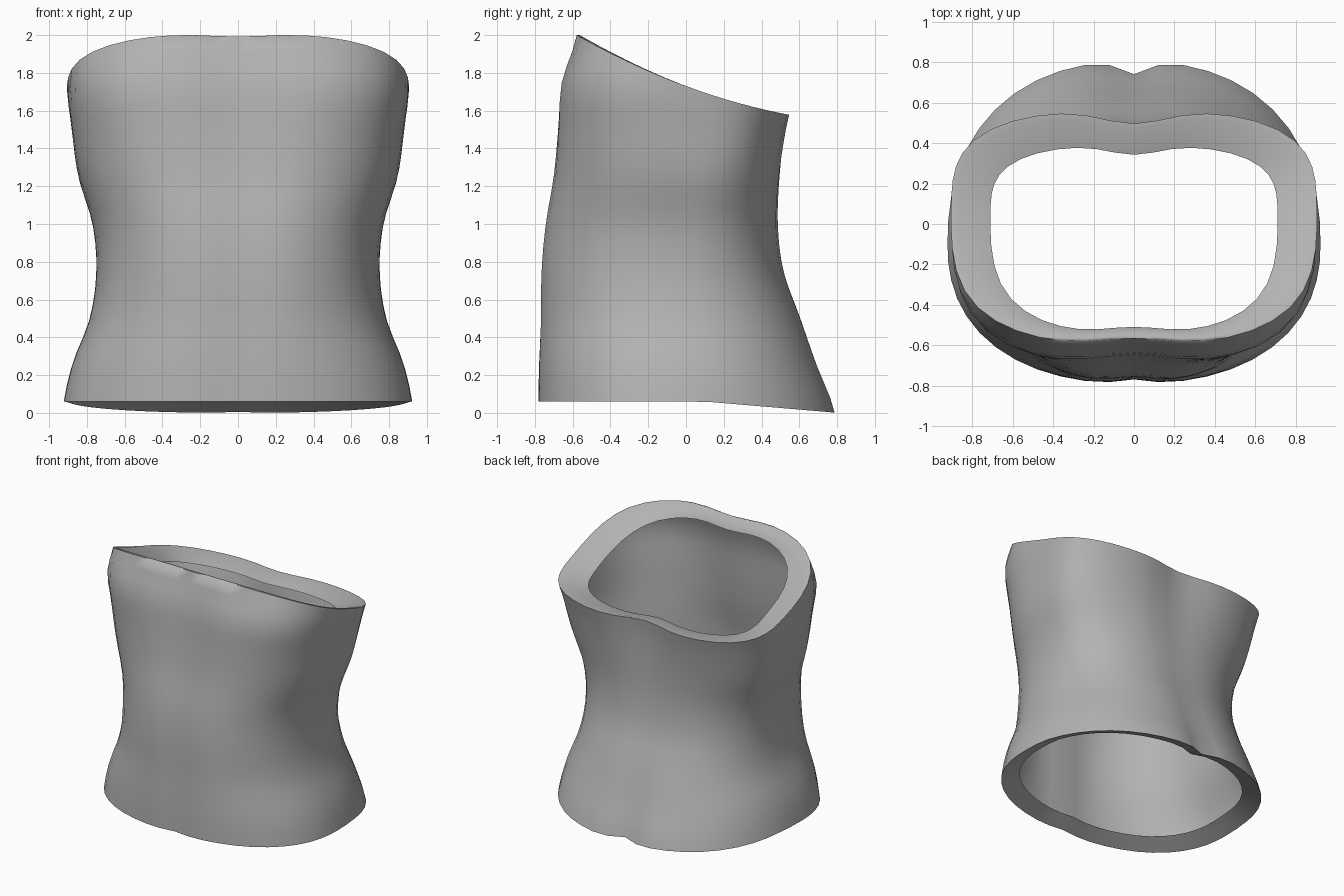
import bpy, bmesh, math

cube = bpy.data.objects.get("Cube")
if cube:
    bpy.data.objects.remove(cube, do_unlink=True)

SEGMENTS, ROWS, STEP = 48, 20, 0.25

# Body measurements from hem to bust, one every STEP in height
HALF_WIDTH = [.93, .88, .785, .75, .77, .845, .88, .905, .865]
FRONT = [.79, .79, .785, .785, .765, .72, .695, .675, .6]
BACK = [.805, .71, .62, .53, .5, .51, .545, .6, .62]
CENTRE = [-.1, -.09, -.07, -.04, 0, .04, .07, .08, 0]
SQUARENESS = [2.3, 2.3, 2.3, 2.35, 2.4, 2.6, 2.9, 3.2, 2.8]
SPINE_GROOVE = [.07, .045, .03, .03, .04, .07, .125, .16, .17]


def sample(table, z):
    """Smooth interpolation through a table of measurements."""
    t = min(max(z / STEP, 0), len(table) - 1.001)
    i = int(t)
    f = t - i
    a, b, c, d = (table[min(max(i + k, 0), len(table) - 1)] for k in (-1, 0, 1, 2))
    return b + f * (c - a + f * (2*a - 5*b + 4*c - d + f * (3*(b - c) + d - a))) / 2


def top_edge(y):
    return 1.73 - .369 * y + .168 * y * y


def hem_edge(y):
    return .06 - .085 * max(y - .1, 0)


def section(angle, z):
    """Point on the torso outline at one height, with spine and chest grooves."""
    c, s = math.cos(angle), math.sin(angle)
    n = sample(SQUARENESS, z)
    r = (abs(c) ** n + abs(s) ** n) ** (-1 / n)
    x = sample(HALF_WIDTH, z) * r * c
    mid = sample(CENTRE, z)
    h = z / 2
    if s > 0:
        depth, groove = sample(BACK, z) - mid, sample(SPINE_GROOVE, z)
    else:
        depth, groove = sample(FRONT, z) + mid, .03 + .03 * h
    dip = 1 - groove * math.exp(-(x / (.1 + .16 * h)) ** 2)
    return x, mid + depth * r * s * dip


def wall_point(angle, v):
    """Slide up the wall between the sloping hem and the sloping top."""
    z = 2 * v
    for _ in range(12):
        x, y = section(angle, z)
        z = hem_edge(y) + v * (top_edge(y) - hem_edge(y))
    return x, y, z


def turned_in(ring, side, front, back, rise, tilt=0):
    """Copy of a rim ring pulled inward to make a folded edge."""
    return [(x * side, y * (front if y < 0 else back), z + rise + tilt * y)
            for x, y, z in ring]


# Rings from inner hem fold, up the outside, to inner top fold
angles = [2 * math.pi * i / SEGMENTS for i in range(SEGMENTS)]
wall = [[wall_point(a, j / ROWS) for a in angles] for j in range(ROWS + 1)]
hem, top = wall[0], wall[-1]
rings = [turned_in(hem, .86, .86, .83, .06)] + wall + [
    turned_in(top, .97, .97, .95, 0),
    turned_in(top, .785, .9, .69, -.06, .05)]

bm = bmesh.new()
loops = [[bm.verts.new(p) for p in ring] for ring in rings]
for low, high in zip(loops, loops[1:]):
    for i in range(SEGMENTS):
        j = (i + 1) % SEGMENTS
        bm.faces.new((low[i], low[j], high[j], high[i]))
mesh = bpy.data.meshes.new("bodice")
bm.to_mesh(mesh)
bm.free()
bodice = bpy.data.objects.new("bodice", mesh)
bpy.context.collection.objects.link(bodice)

# Plain grey cloth
grey = bpy.data.materials.new("grey cloth")
grey.use_nodes = True
colour = (.45, .45, .45, 1)
grey.diffuse_color = colour
grey.node_tree.nodes["Principled BSDF"].inputs["Base Color"].default_value = colour
mesh.materials.append(grey)

bpy.ops.object.select_all(action="DESELECT")
bodice.select_set(True)
bpy.context.view_layer.objects.active = bodice
bpy.ops.object.shade_smooth_by_angle(angle=math.radians(75))
